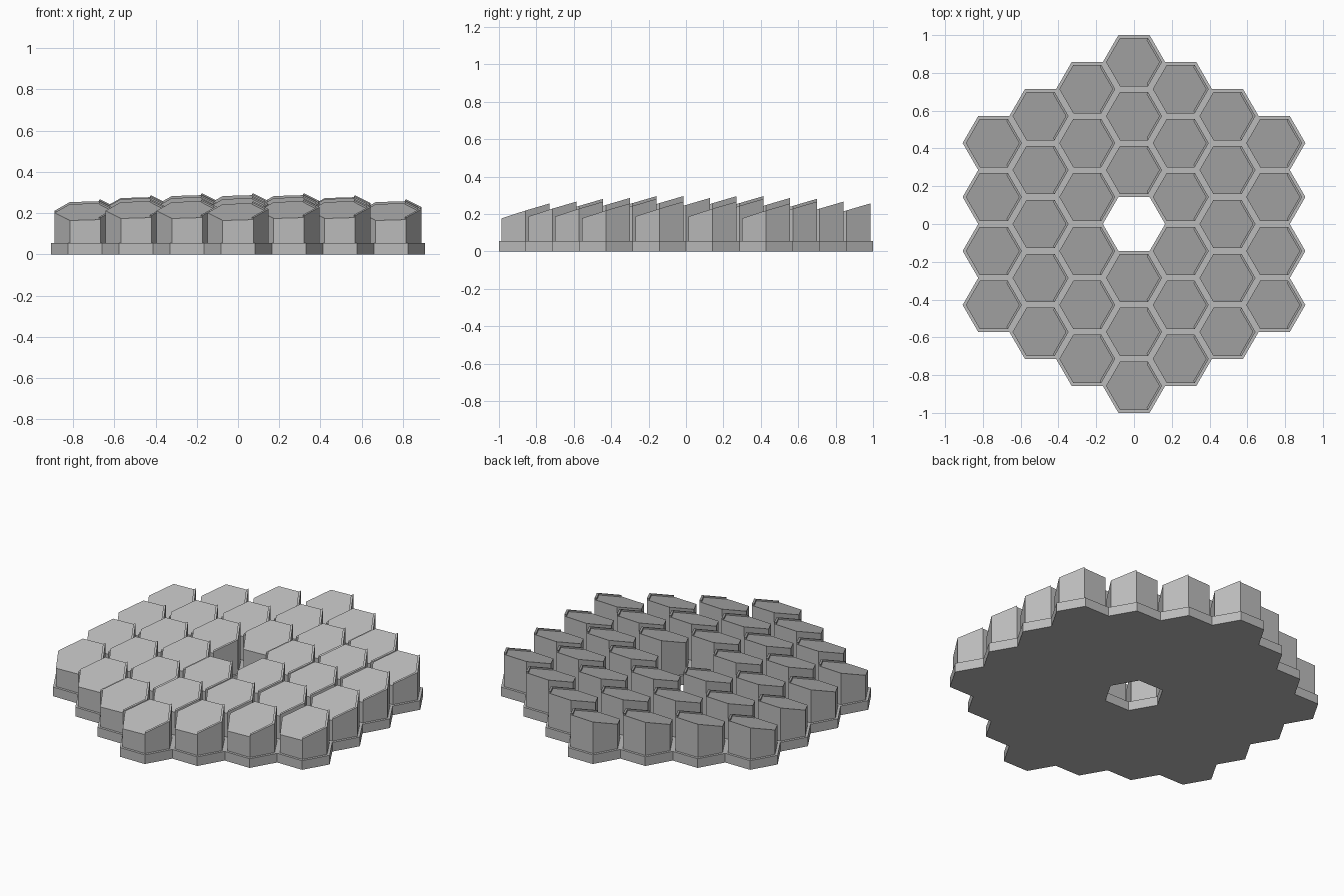
import bpy, bmesh
from math import cos, sin, pi, sqrt

cube = bpy.data.objects.get("Cube")
if cube:
    bpy.data.objects.remove(cube, do_unlink=True)

PITCH = 2 / 7                 # flat-to-flat size of one cell
CELL_R = PITCH / sqrt(3)
COLUMN_R = 0.148
LIP_R = 0.134
BASE_H = 0.055
LIP_H = 0.009

grey = bpy.data.materials.new("plain grey")
grey.use_nodes = True
grey.diffuse_color = (0.5, 0.5, 0.5, 1)
grey.node_tree.nodes["Principled BSDF"].inputs["Base Color"].default_value = (0.5, 0.5, 0.5, 1)


def finish(name, bm):
    bmesh.ops.recalc_face_normals(bm, faces=bm.faces)
    mesh = bpy.data.meshes.new(name)
    bm.to_mesh(mesh)
    bm.free()
    mesh.materials.append(grey)
    bpy.context.collection.objects.link(bpy.data.objects.new(name, mesh))


def corner(k, radius):
    return radius * cos(k * pi / 3), radius * sin(k * pi / 3)


def prism(bm, lower, upper):
    """Closed solid between two matching rings of points."""
    a = [bm.verts.new(p) for p in lower]
    b = [bm.verts.new(p) for p in upper]
    bm.faces.new(a[::-1])
    bm.faces.new(b)
    for i in range(len(a)):
        j = (i + 1) % len(a)
        bm.faces.new((a[i], a[j], b[j], b[i]))


# Hexagonal grid of cells with the middle one left open
cells = []
for q in range(-3, 4):
    for r in range(-3, 4):
        if abs(q + r) <= 3 and (q, r) != (0, 0):
            cells.append((q * CELL_R * 1.5, (r + q / 2) * PITCH))

# Base plate: joined cells, extruded up
bm = bmesh.new()
for cx, cy in cells:
    ring = [corner(k, CELL_R) for k in range(6)]
    bm.faces.new([bm.verts.new((cx + x, cy + y, 0)) for x, y in ring])
bmesh.ops.remove_doubles(bm, verts=bm.verts, dist=0.001)
bottom = bm.faces[:]
top = bmesh.ops.extrude_face_region(bm, geom=bottom, use_keep_orig=True)
bmesh.ops.translate(bm, vec=(0, 0, BASE_H),
                    verts=[g for g in top["geom"] if isinstance(g, bmesh.types.BMVert)])
finish("base_plate", bm)

# Slanted columns in a shallow dome, with a thin lip on the two right-hand edges
columns, lips = bmesh.new(), bmesh.new()
for cx, cy in cells:
    height = 0.25 - 0.06 * (cx * cx + cy * cy)

    def on_top(point, lift=0.0):
        x, y = point
        return cx + x, cy + y, height + 0.31 * y + 0.03 * x + lift

    ring = [corner(k, COLUMN_R) for k in range(6)]
    prism(columns, [(cx + x, cy + y, BASE_H) for x, y in ring], [on_top(p) for p in ring])
    for k in (-1, 0):
        strip = [corner(k, LIP_R), corner(k, COLUMN_R),
                 corner(k + 1, COLUMN_R), corner(k + 1, LIP_R)]
        prism(lips, [on_top(p) for p in strip], [on_top(p, LIP_H) for p in strip])
finish("columns", columns)
finish("column_lips", lips)
